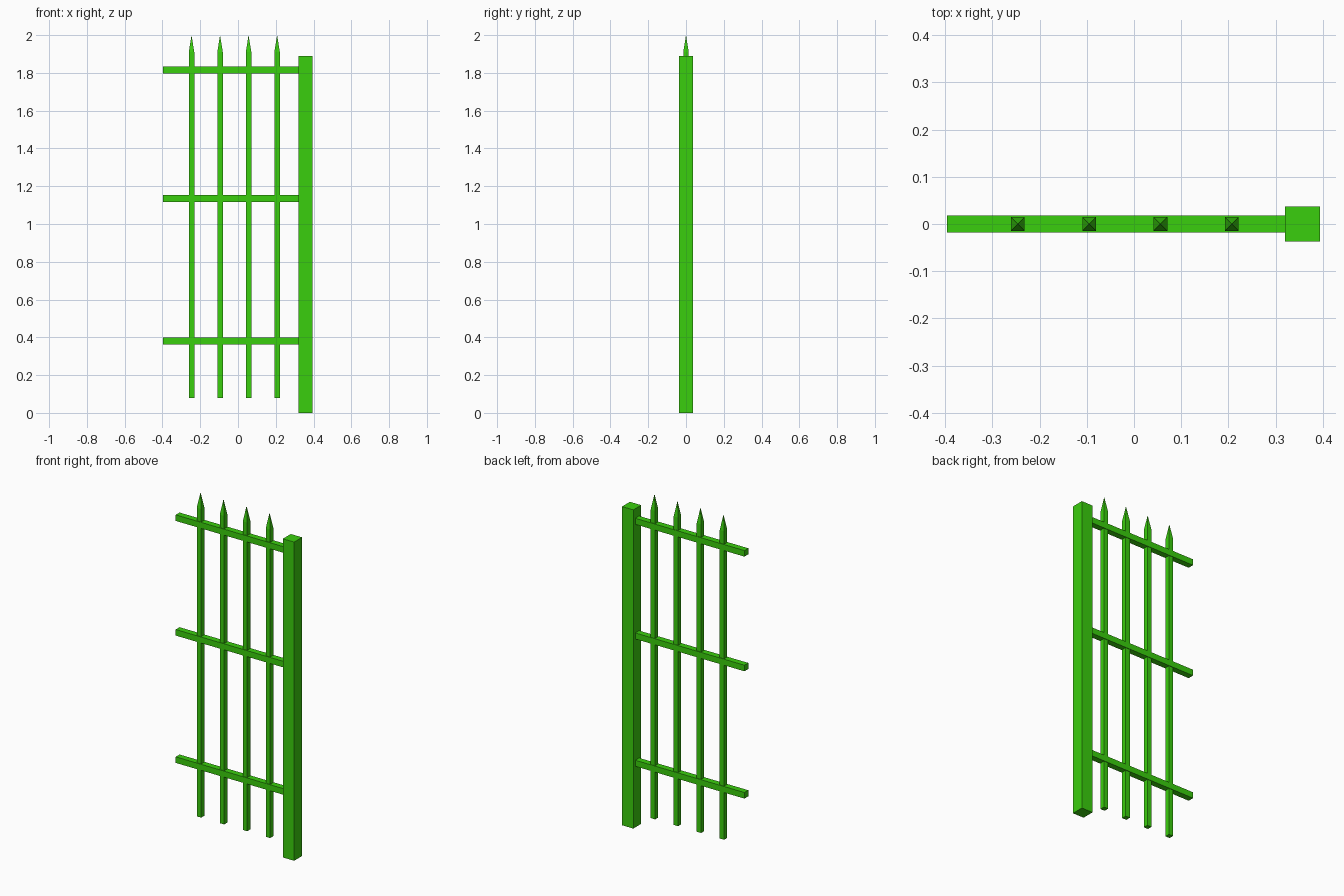
import bpy
import bmesh
from mathutils import Matrix, Vector

cube = bpy.data.objects.get("Cube")
if cube:
    bpy.data.objects.remove(cube, do_unlink=True)

green = bpy.data.materials.new("bright_green")
green.use_nodes = True
colour = (0.042, 0.62, 0.004, 1)
green.diffuse_color = colour
green.node_tree.nodes["Principled BSDF"].inputs["Base Color"].default_value = colour


def add_box(name, low, high, tip_z=None):
    """Box between two corners; tip_z raises a pyramid point on its top."""
    low, high = Vector(low), Vector(high)
    bm = bmesh.new()
    bmesh.ops.create_cube(bm, size=1)
    bm.transform(Matrix.Translation((low + high) / 2)
                 @ Matrix.Diagonal((high - low).to_4d()))
    if tip_z is not None:
        bm.normal_update()
        top = max(bm.faces, key=lambda f: f.normal.z)
        point = bmesh.ops.poke(bm, faces=[top])["verts"][0]
        point.co.z = tip_z
    mesh = bpy.data.meshes.new(name)
    bm.to_mesh(mesh)
    bm.free()
    mesh.materials.append(green)
    obj = bpy.data.objects.new(name, mesh)
    bpy.context.collection.objects.link(obj)
    return obj


# Thick square post
add_box("post", (0.32, -0.037, 0), (0.394, 0.037, 1.89))

# Horizontal rails running into the post
for label, z in (("bottom", 0.38), ("middle", 1.135), ("top", 1.815)):
    add_box(label + "_rail", (-0.396, -0.018, z - 0.018), (0.321, 0.018, z + 0.018))

# Evenly spaced bars with pointed tips
half = 0.0145
for i in range(4):
    x = -0.246 + 0.151 * i
    add_box(f"bar_{i + 1}", (x - half, -half, 0.08), (x + half, half, 1.91), tip_z=2)
